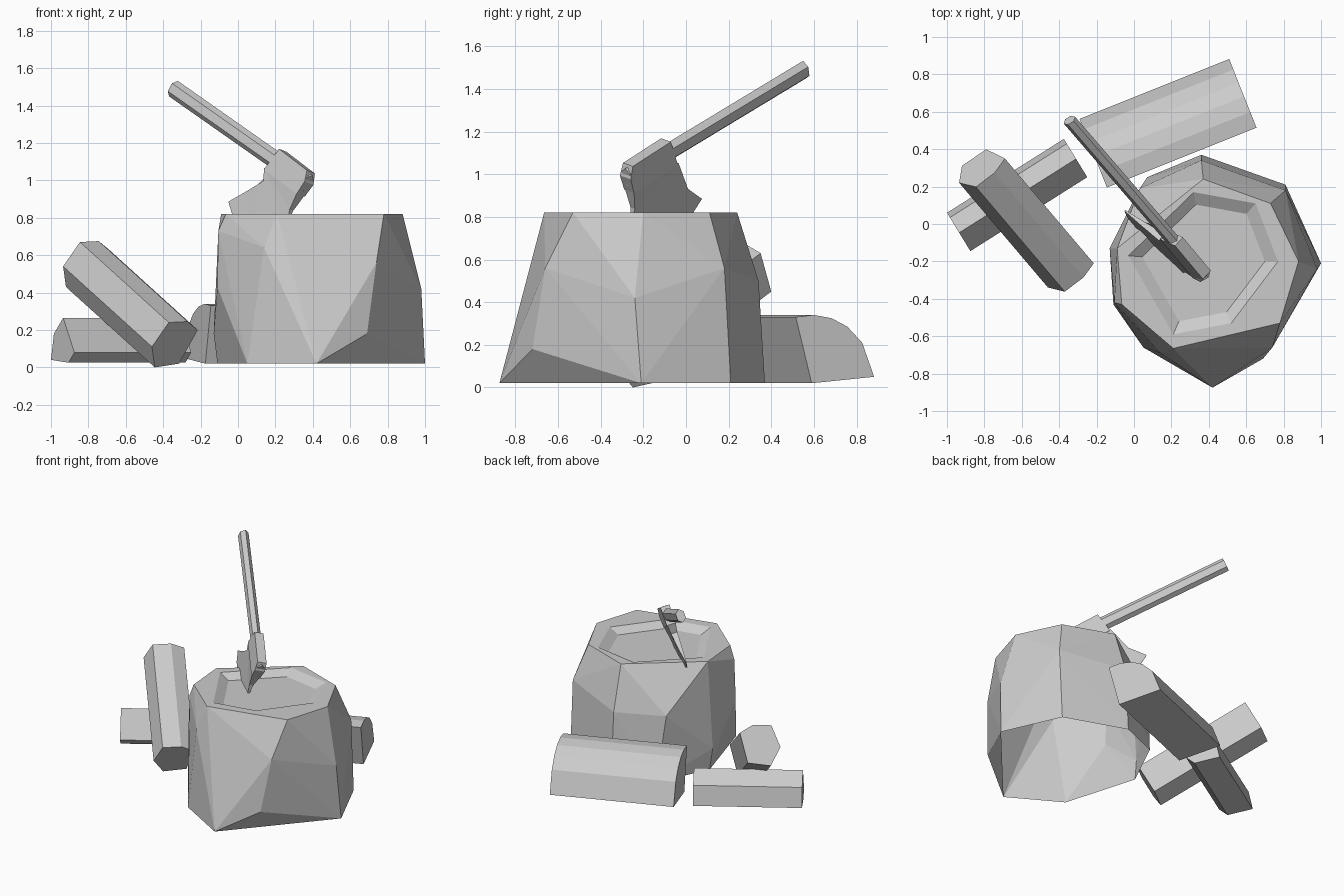
import bpy, bmesh
from math import cos, sin, pi
from mathutils import Vector

cube = bpy.data.objects.get("Cube")
if cube:
    bpy.data.objects.remove(cube, do_unlink=True)

grey = bpy.data.materials.new("light_grey")
grey.use_nodes = True
COLOUR = (0.6, 0.6, 0.6, 1)
grey.diffuse_color = COLOUR
grey.node_tree.nodes["Principled BSDF"].inputs["Base Color"].default_value = COLOUR


def finish(name, bm):
    bmesh.ops.recalc_face_normals(bm, faces=bm.faces)
    mesh = bpy.data.meshes.new(name)
    bm.to_mesh(mesh)
    bm.free()
    mesh.materials.append(grey)
    ob = bpy.data.objects.new(name, mesh)
    bpy.context.collection.objects.link(ob)
    return ob


def loft(name, ring_a, ring_b):
    """Solid between two matching rings of points."""
    bm = bmesh.new()
    a = [bm.verts.new(p) for p in ring_a]
    b = [bm.verts.new(p) for p in ring_b]
    bm.faces.new(a)
    bm.faces.new(b[::-1])
    for i in range(len(a)):
        j = (i + 1) % len(a)
        bm.faces.new((a[i], b[i], b[j], a[j]))
    bmesh.ops.triangulate(bm, faces=[f for f in bm.faces if len(f.verts) > 4])
    return finish(name, bm)


def prism(name, ring, offset):
    ring = [Vector(p) for p in ring]
    return loft(name, ring, [p + Vector(offset) for p in ring])


# Stump: faceted hull of three rings, left open underneath
TOP, BASE = 0.82, 0.02
top = [(.88, -.2), (.73, .11), (.37, .24),
       (-.09, -.13), (-.065, -.43), (.21, -.665), (.78, -.53)]
middle = [(.98, -.24, .42), (.81, .18, .56), (.36, .34, .5), (.03, .19, .5),
          (-.13, -.13, .18), (-.11, -.43, .43), (-.105, -.42, .73),
          (.14, -.69, .64), (.74, -.66, .56), (.69, -.72, .18)]
bottom = [(1, -.21), (.81, .21), (.36, .37), (.07, .25),
          (-.11, -.12), (.05, -.66), (.42, -.875)]
bm = bmesh.new()
for p in [(x, y, TOP) for x, y in top] + middle + [(x, y, BASE) for x, y in bottom]:
    bm.verts.new(p)
bmesh.ops.convex_hull(bm, input=bm.verts)


def level_faces(z):
    return [f for f in bm.faces if all(abs(v.co.z - z) < .001 for v in f.verts)]


bmesh.ops.delete(bm, geom=level_faces(TOP), context='FACES')
rim = [e for e in bm.edges if e.is_boundary]

# Shallow six-sided dish in the stump top
dish = [(.77, -.2), (.65, .11), (.32, .17), (-.03, -.17), (.21, -.59), (.52, -.53)]
centre = Vector((.38, -.2, TOP - .04))
outer = [bm.verts.new((x, y, TOP)) for x, y in dish]
inner = [bm.verts.new(centre + Vector((x - centre.x, y - centre.y, 0)) * .82) for x, y in dish]
lip = []
for i in range(len(dish)):
    j = (i + 1) % len(dish)
    lip.append(bm.edges.new((outer[i], outer[j])))
    bm.faces.new((outer[i], outer[j], inner[j], inner[i]))
bm.faces.new(inner)
bmesh.ops.bridge_loops(bm, edges=rim + lip)
bmesh.ops.recalc_face_normals(bm, faces=bm.faces)
bmesh.ops.delete(bm, geom=level_faces(BASE), context='FACES')
finish("stump", bm)

# Split log lying behind the stump
start, along = Vector((-.145, .195, 0)), Vector((.8, .32, 0))
across = Vector((-.37, .93, 0)).normalized()
section = [(0, .33), (.09, .34), (.18, .325), (.26, .285), (.335, .21), (.395, .05), (.08, .02)]
prism("split_log", [start + across * s + Vector((0, 0, z)) for s, z in section], along)

# Small wedge-topped log lying on the ground
start, along = Vector((-1, .06, 0)), Vector((.625, .395, 0))
across = Vector((.52, -.85, 0)).normalized()
section = [(0, .04), (.03, .18), (.125, .265), (.24, .08), (.18, .025)]
prism("ground_log", [start + across * s + Vector((0, 0, z)) for s, z in section], along)

# Log leaning on the ground log, ends cut square to its axis
axis = Vector((-.475, .56, .43))
section = [(-.215, .2), (-.27, .245), (-.37, .24), (-.46, .11), (-.445, 0), (-.315, .02)]
prism("leaning_log",
      [(x, (.062 - axis.x * x - axis.z * z) / .6, z) for x, z in section], axis)

# Hatchet handle: six-sided oval rod lying in the plane of the head
normal = Vector((.65, .71, -.26)).normalized()
tip, butt = Vector((-.345, .555, 1.49)), Vector((.375, -.28, .985))
rod = tip - butt
upright = normal.cross(rod).normalized()
angles = [k * pi / 3 for k in range(6)]
prism("hatchet_handle",
      [butt + upright * .048 * cos(a) + normal * .034 * sin(a) for a in angles], rod)


# Hatchet head: outline in a tilted plane, half thickness falling toward the edge
def on_head(x, z):
    reach = .375 - x
    return Vector((x, -.28 + 1.167 * reach - .36 * (.985 + .7 * reach - z), z))


def plate(name, outline):
    sides = [[on_head(x, z) + normal * t * s for x, z, t in outline] for s in (1, -1)]
    return loft(name, *sides)


plate("hatchet_eye", [(.24, 1.16, .032), (.39, 1.045, .032), (.38, .985, .036),
                      (.335, .92, .032), (.16, 1.05, .032)])
plate("hatchet_blade", [(.16, 1.06, .03), (.15, .99, .024), (.05, .935, .014),
                        (-.05, .885, .003), (-.03, .82, .003), (.06, .76, .003),
                        (.26, .75, .003), (.285, .84, .014), (.335, .925, .03)])
